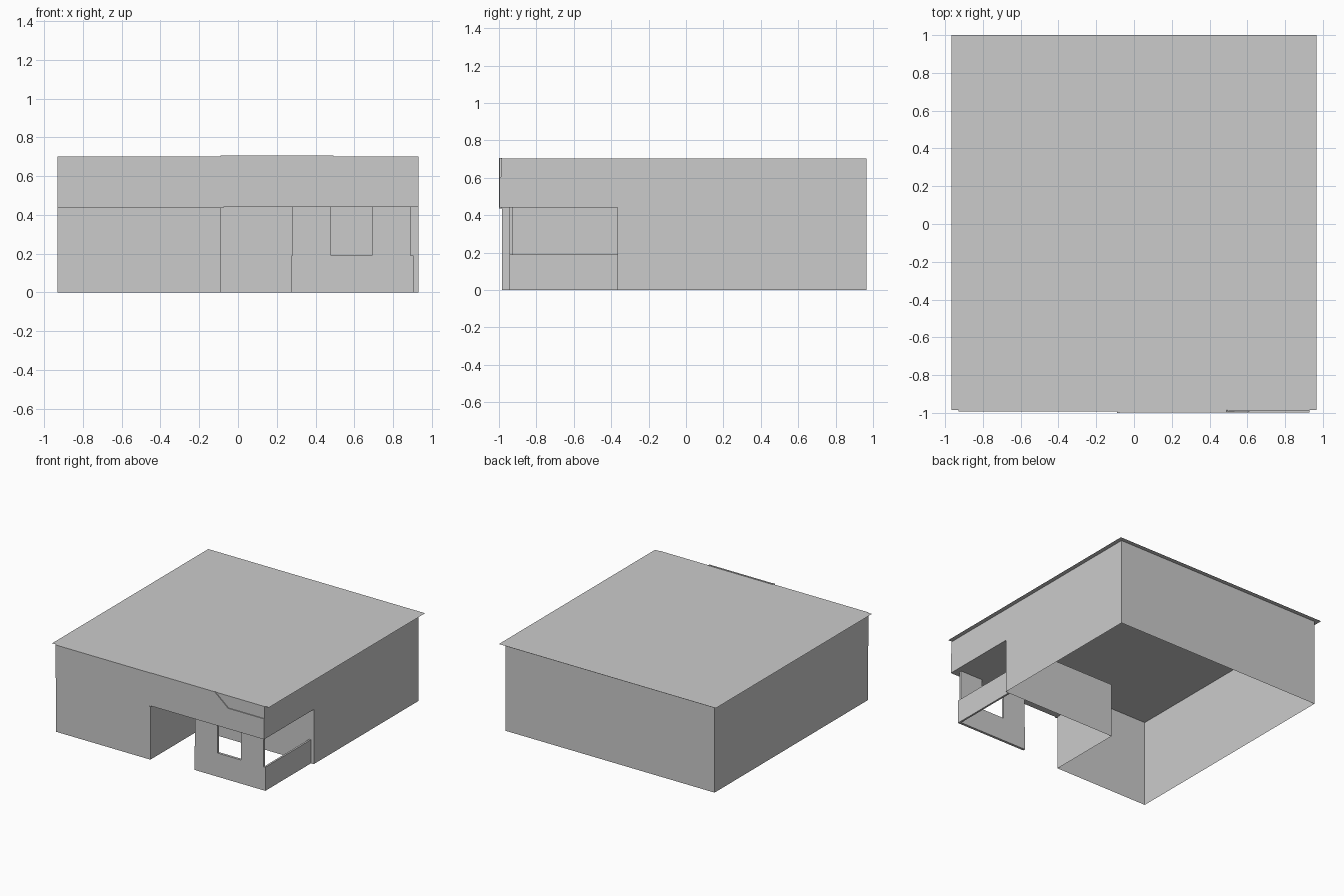
import bpy
import bmesh

if "Cube" in bpy.data.objects:
    bpy.data.objects.remove(bpy.data.objects["Cube"], do_unlink=True)

grey = bpy.data.materials.new("plain grey")
grey.use_nodes = True
colour = (0.6, 0.6, 0.6, 1)
grey.diffuse_color = colour
grey.node_tree.nodes["Principled BSDF"].inputs["Base Color"].default_value = colour


def finish(name, bm):
    mesh = bpy.data.meshes.new(name)
    bm.to_mesh(mesh)
    bm.free()
    mesh.materials.append(grey)
    obj = bpy.data.objects.new(name, mesh)
    bpy.context.collection.objects.link(obj)
    return obj


def sheet(name, points):
    """Single flat face."""
    bm = bmesh.new()
    bm.faces.new([bm.verts.new(p) for p in points])
    return finish(name, bm)


def wall(name, start, end, low, high):
    """Upright sheet between two plan points."""
    return sheet(name, [(*start, low), (*end, low), (*end, high), (*start, high)])


def slab(name, x0, x1, y0, y1, z):
    """Level sheet."""
    return sheet(name, [(x0, y0, z), (x1, y0, z), (x1, y1, z), (x0, y1, z)])


def prism(name, outline, y0, y1):
    """Outline in x and z, given depth along y."""
    bm = bmesh.new()
    face = bm.faces.new([bm.verts.new((x, y0, z)) for x, z in outline])
    grown = bmesh.ops.extrude_face_region(bm, geom=[face])["geom"]
    moved = [v for v in grown if isinstance(v, bmesh.types.BMVert)]
    bmesh.ops.translate(bm, vec=(0, y1 - y0, 0), verts=moved)
    bmesh.ops.recalc_face_normals(bm, faces=bm.faces)
    return finish(name, bm)


def block(name, x0, x1, y0, y1, z0, z1):
    return prism(name, [(x0, z0), (x1, z0), (x1, z1), (x0, z1)], y0, y1)


# Main dimensions
side, front, back, top = 0.93, -0.985, 0.965, 0.702
porch_x, porch_y, porch_top = -0.09, -0.365, 0.44
rail_x, rail_y, rail_top = 0.905, -0.945, 0.19

# Outer shell, open underneath
slab("roof", -0.965, 0.965, front, 1.0, top)
wall("back_wall", (side, back), (-side, back), 0, top)
wall("right_wall", (-side, back), (-side, front), 0, top)
wall("left_wall", (side, porch_y), (side, back), 0, top)
wall("left_wall_over_porch", (side, front), (side, porch_y), porch_top, top)
wall("front_wall", (-side, front), (porch_x, front), 0, top)
wall("front_wall_over_porch", (porch_x, front), (side, front), porch_top, top)

# Recessed porch
wall("porch_side_wall", (porch_x, front), (porch_x, porch_y), 0, porch_top)
wall("porch_back_wall", (porch_x, porch_y), (side, porch_y), 0, porch_top)
slab("porch_ceiling", porch_x, side, front, porch_y, porch_top)

# Fascia panels, the longer one with a cut corner
block("fascia_panel", -side, porch_x, -0.993, front, 0.435, top)
block("fascia_divider", porch_x, -0.075, -1.0, front, 0.435, 0.706)
prism("cut_fascia_panel", [(-0.075, porch_top), (side, porch_top), (side, 0.605),
                           (0.61, 0.605), (0.49, 0.706), (-0.075, 0.706)], -0.997, front)
block("fascia_backing", 0.49, side, -0.99, front, 0.605, top)

# Low porch wall and its two posts
block("porch_front_rail", 0.275, rail_x, rail_y, rail_y + 0.02, 0, rail_top)
block("porch_side_rail", rail_x - 0.015, rail_x, rail_y + 0.02, porch_y, 0, rail_top)
for name, x in (("inner_post", 0.28), ("corner_post", 0.69)):
    block(name, x, x + 0.2, rail_y, rail_y + 0.02, rail_top, porch_top)
